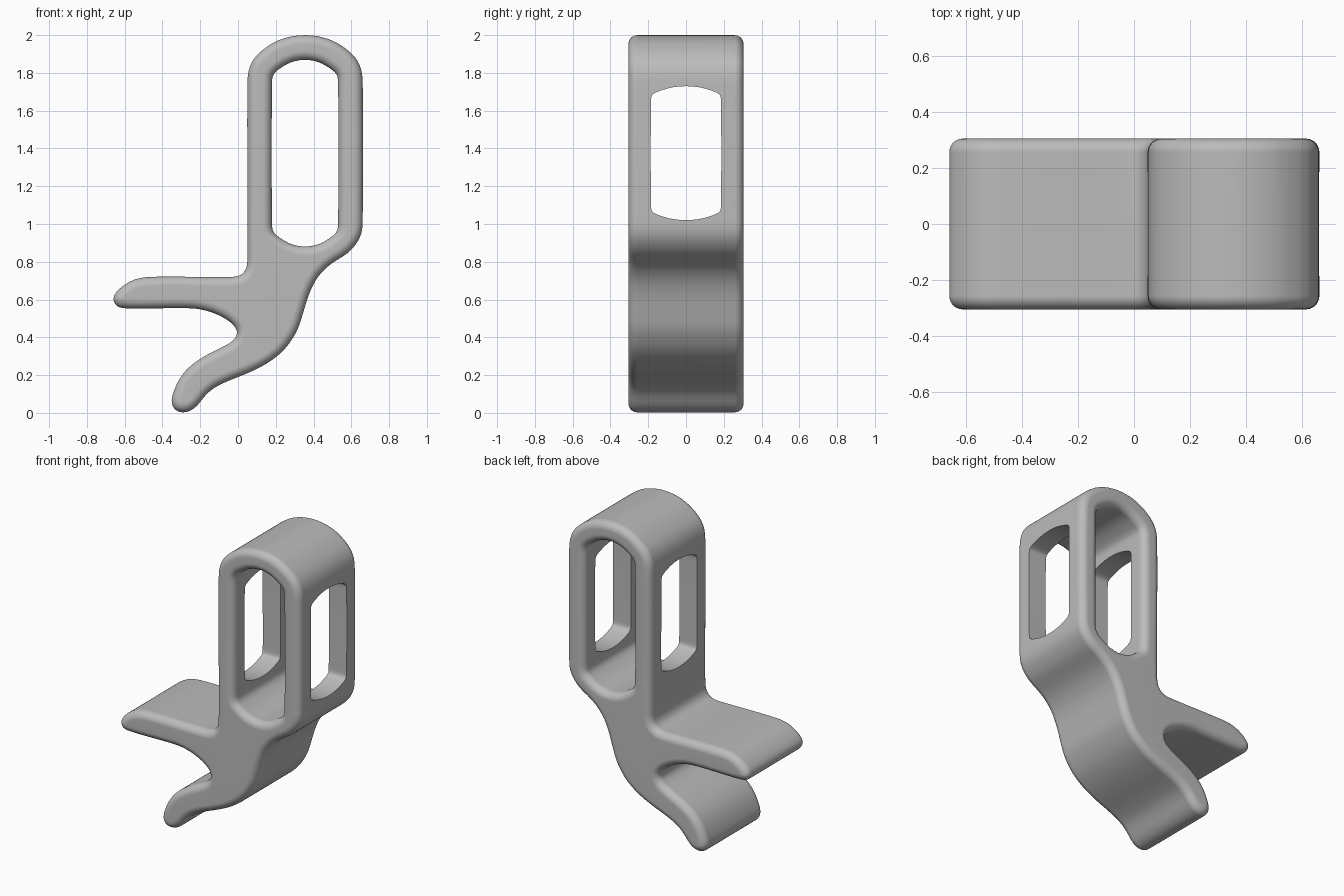
import bpy
import bmesh
import math
from mathutils import Vector
from mathutils.geometry import interpolate_bezier

if "Cube" in bpy.data.objects:
    bpy.data.objects.remove(bpy.data.objects["Cube"], do_unlink=True)

STEP = 0.016       # spacing along outlines
HALF_DEPTH = 0.305
ROUND = 0.048      # radius of the rounded rims


def smooth_loop(points):
    """Closed smooth outline through the given points."""
    pts = [Vector(p) for p in points]
    n = len(pts)
    tangents = [(pts[(i + 1) % n] - pts[i - 1]).normalized() for i in range(n)]
    loop = []
    for i in range(n):
        a, b = pts[i], pts[(i + 1) % n]
        length = (b - a).length
        reach = length / 3
        count = max(2, round(length / STEP))
        curve = interpolate_bezier(a, a + tangents[i] * reach,
                                   b - tangents[(i + 1) % n] * reach, b, count + 1)
        loop += [Vector(p[:2]) for p in curve[:-1]]
    for _ in range(3):
        m = len(loop)
        loop = [(loop[i - 1] + loop[i] * 2 + loop[(i + 1) % m]) / 4 for i in range(m)]
    return loop


def slot(cx, half_width, bottom, top, drop):
    """Tall opening with bowed ends and softly rounded corners."""
    quarter = [(1, 1), (0.96, 0.74), (0.82, 0.54), (0.45, 0.15)]
    right_top = [(half_width * u, top - drop * v) for u, v in quarter]
    half = right_top + [(0, top)] + [(-x, z) for x, z in reversed(right_top)]
    lower = [(-x, bottom + top - z) for x, z in half]
    return smooth_loop([(cx + x, z) for x, z in half + lower])


def inward(loop, is_hole):
    """Unit directions pointing into the material."""
    n = len(loop)
    area = sum(loop[i - 1].cross(loop[i]) for i in range(n))
    sign = (1 if area > 0 else -1) * (-1 if is_hole else 1)
    result = []
    for i in range(n):
        t = (loop[(i + 1) % n] - loop[i - 1]).normalized()
        result.append(Vector((-t.y, t.x)) * sign)
    return result


def build_solid(name, loops, sections):
    """Sweep outlines through (inset, y) sections and cap both ends."""
    bm = bmesh.new()
    caps = [[], []]
    for k, loop in enumerate(loops):
        dirs = inward(loop, k > 0)
        n = len(loop)
        rings = []
        for inset, y in sections:
            flat = [p + d * inset for p, d in zip(loop, dirs)]
            rings.append([bm.verts.new((p.x, y, p.y)) for p in flat])
        for r0, r1 in zip(rings, rings[1:]):
            for i in range(n):
                bm.faces.new((r0[i - 1], r0[i], r1[i], r1[i - 1]))
        for cap, ring in zip(caps, (rings[0], rings[-1])):
            cap += [bm.edges.get((ring[i - 1], ring[i])) for i in range(n)]
    for cap in caps:
        bmesh.ops.triangle_fill(bm, edges=cap, use_beauty=True)
    bmesh.ops.recalc_face_normals(bm, faces=bm.faces[:])
    mesh = bpy.data.meshes.new(name)
    bm.to_mesh(mesh)
    bm.free()
    obj = bpy.data.objects.new(name, mesh)
    bpy.context.collection.objects.link(obj)
    return obj


# Side outline: frame top, wall, upper prong, crotch, lower prong, curved back
CX, HALF_W = 0.355, 0.305
arch = [(1, 1.76), (0.965, 1.83), (0.85, 1.89), (0.55, 1.96), (0.27, 1.991)]
right_arch = [(CX + HALF_W * u, z) for u, z in arch]
left_arch = [(CX - HALF_W * u, z) for u, z in reversed(arch)]
upper_prong = [(0.05, 0.8), (0.042, 0.757), (0.022, 0.73), (-0.015, 0.72),
               (-0.47, 0.72), (-0.55, 0.706), (-0.61, 0.672), (-0.648, 0.637),
               (-0.666, 0.605), (-0.65, 0.57), (-0.612, 0.554)]
crotch = [(-0.25, 0.554), (-0.17, 0.542), (-0.09, 0.512), (-0.03, 0.472),
          (0, 0.43), (-0.012, 0.395), (-0.06, 0.36), (-0.16, 0.31)]
lower_prong = [(-0.25, 0.25), (-0.31, 0.18), (-0.345, 0.1), (-0.353, 0.055),
               (-0.335, 0.017), (-0.293, 0), (-0.245, 0.014), (-0.21, 0.045),
               (-0.175, 0.09), (-0.13, 0.13)]
back = [(-0.05, 0.17), (0.05, 0.21), (0.15, 0.26), (0.24, 0.33), (0.31, 0.43),
        (0.345, 0.53), (0.373, 0.62), (0.41, 0.7), (0.46, 0.762), (0.52, 0.807),
        (0.58, 0.845), (0.63, 0.9), (0.654, 0.95), (0.66, 1.0)]
outline = smooth_loop(right_arch + [(CX, 2)] + left_arch + upper_prong
                      + crotch + lower_prong + back)
opening = slot(CX, 0.175, 0.88, 1.87, 0.1)

# Rounded rims on both faces
STEPS = 7
rim = []
for i in range(STEPS + 1):
    a = math.pi / 2 * i / STEPS
    rim.append((ROUND * (1 - math.cos(a)), HALF_DEPTH - ROUND * (1 - math.sin(a))))
sections = [(d, -y) for d, y in reversed(rim)] + rim
body = build_solid("forked_clip_body", [outline, opening], sections)

# Window cut through both side walls of the frame
cutter = build_solid("side_window_cutter", [slot(0, 0.185, 1.02, 1.73, 0.055)],
                     [(0, -1), (0, 1)])
cutter.rotation_euler.z = math.pi / 2
cutter.hide_render = True
bpy.context.view_layer.update()

bpy.ops.object.select_all(action="DESELECT")
bpy.context.view_layer.objects.active = body
body.select_set(True)
cut = body.modifiers.new("side_windows", "BOOLEAN")
cut.operation = "DIFFERENCE"
cut.solver = "EXACT"
cut.object = cutter
bpy.ops.object.modifier_apply(modifier=cut.name)
bpy.data.objects.remove(cutter, do_unlink=True)

# Smooth shading with crisp window edges
bpy.ops.object.shade_smooth_by_angle(angle=math.radians(35))
weighted = body.modifiers.new("even_normals", "WEIGHTED_NORMAL")
weighted.keep_sharp = True

# Plain grey
grey = bpy.data.materials.new("plain_grey")
grey.use_nodes = True
colour = (0.5, 0.5, 0.5, 1)
grey.diffuse_color = colour
grey.node_tree.nodes["Principled BSDF"].inputs["Base Color"].default_value = colour
body.data.materials.clear()
body.data.materials.append(grey)
